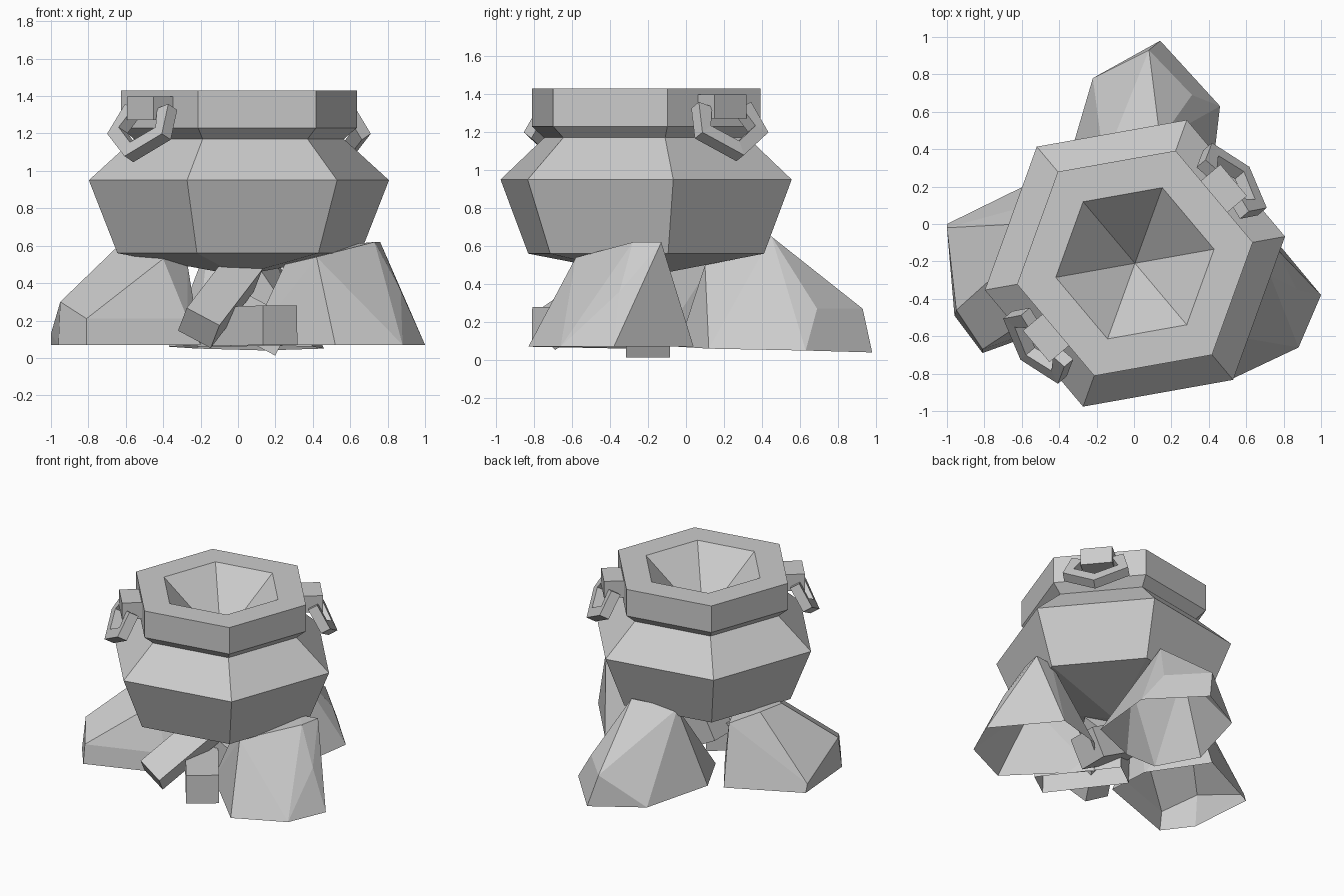
import bpy
import bmesh
from math import radians, cos, sin
from mathutils import Vector, Matrix

cube = bpy.data.objects.get("Cube")
if cube:
    bpy.data.objects.remove(cube, do_unlink=True)

# Single material
stone = bpy.data.materials.new("plain_grey")
stone.use_nodes = True
GREY = (0.6, 0.6, 0.6, 1)
stone.diffuse_color = GREY
stone.node_tree.nodes["Principled BSDF"].inputs["Base Color"].default_value = GREY

POT = Vector((0.005, -0.21, 0))
UP = Vector((0, 0, 1))


def finish(name, bm):
    mesh = bpy.data.meshes.new(name)
    bm.to_mesh(mesh)
    bm.free()
    mesh.materials.append(stone)
    obj = bpy.data.objects.new(name, mesh)
    bpy.context.collection.objects.link(obj)
    return obj


def bridge(bm, a, b):
    for i in range(len(a)):
        j = (i + 1) % len(a)
        bm.faces.new((a[i], a[j], b[j], b[i]))


def remove_underside(bm):
    bm.normal_update()
    bottom = [f for f in bm.faces if f.normal.z < -0.9]
    bmesh.ops.delete(bm, geom=bottom, context="FACES")


def lathe(name, profile, sides, turn):
    """Revolve a profile whose first and last points lie on the axis."""
    bm = bmesh.new()
    tips = [bm.verts.new(POT + UP * z) for r, z in (profile[0], profile[-1])]
    rings = []
    for r, z in profile[1:-1]:
        angles = [turn + radians(360 / sides * i) for i in range(sides)]
        rings.append([bm.verts.new(POT + Vector((r * cos(a), r * sin(a), z))) for a in angles])
    for a, b in zip(rings, rings[1:]):
        bridge(bm, a, b)
    for tip, ring in zip(tips, (rings[0], rings[-1])):
        for i in range(sides):
            bm.faces.new((tip, ring[i], ring[(i + 1) % sides]))
    bmesh.ops.recalc_face_normals(bm, faces=bm.faces)
    return finish(name, bm)


def beam(name, start, end, side, width, depth, hollow=False):
    """A square timber between two points, its width along side."""
    start, end = Vector(start), Vector(end)
    axis = (end - start).normalized()
    side = Vector(side)
    side = (side - axis * side.dot(axis)).normalized()
    rot = Matrix((side, axis.cross(side), axis)).transposed().to_4x4()
    size = Matrix.Diagonal((width, depth, (end - start).length, 1))
    bm = bmesh.new()
    bmesh.ops.create_cube(bm, size=1, matrix=Matrix.Translation((start + end) / 2) @ rot @ size)
    if hollow:
        remove_underside(bm)
    return finish(name, bm)


def rock(name, base, upper):
    """A hollow faceted boulder wrapped around its corners, open underneath."""
    bm = bmesh.new()
    for p in base + upper:
        bm.verts.new(p)
    hull = bmesh.ops.convex_hull(bm, input=bm.verts)
    loose = {g for g in hull["geom_interior"] + hull["geom_unused"]
             if isinstance(g, bmesh.types.BMVert)}
    bmesh.ops.delete(bm, geom=list(loose), context="VERTS")
    bmesh.ops.dissolve_limit(bm, angle_limit=radians(2), verts=bm.verts, edges=bm.edges)
    bmesh.ops.recalc_face_normals(bm, faces=bm.faces)
    remove_underside(bm)
    return finish(name, bm)


def handle(label, angle):
    """A lug on the rim with an angular loop hanging from it."""
    n = Vector((cos(angle), sin(angle), 0))
    t = UP.cross(n)
    face = POT + n * 0.55
    lug = face + n * 0.06 + UP * 1.335
    beam(label + "_handle_lug", lug - t * 0.11, lug + t * 0.11, n, 0.16, 0.125)
    half = [(0.14, 0.07, 1.33), (0.19, 0.14, 1.2)]
    path = half + [(0, 0.2, 1.1)] + [(-a, b, c) for a, b, c in reversed(half)]
    pts = [face + t * a + n * b + UP * c for a, b, c in path]
    plane = (n * 0.87 + UP * 0.45).normalized()
    bm = bmesh.new()
    rings = []
    for i, p in enumerate(pts):
        before, after = pts[max(i - 1, 0)], pts[min(i + 1, len(pts) - 1)]
        across = plane.cross(after - before).normalized()
        rings.append([bm.verts.new(p + plane * u * 0.035 + across * v * 0.042)
                      for u, v in ((-1, -1), (1, -1), (1, 1), (-1, 1))])
    for a, b in zip(rings, rings[1:]):
        bridge(bm, a, b)
    bm.faces.new(rings[0])
    bm.faces.new(rings[-1])
    bmesh.ops.recalc_face_normals(bm, faces=bm.faces)
    finish(label + "_handle_loop", bm)


# Six-sided pot with a thick rim and a funnel-shaped hollow
lathe("pot", [(0, 0.44), (0.66, 0.56), (0.815, 0.95), (0.57, 1.17), (0.64, 1.23),
              (0.64, 1.43), (0.43, 1.43), (0, 1.03)], 6, radians(10.1))

# Handles on opposite faces of the rim
handle("front", radians(-139.9))
handle("back", radians(40.1))

# Three supporting boulders
G = 0.07
rock("right_boulder",
     [(1, -0.38, G), (0.88, -0.66, G), (0.52, -0.83, G), (0.05, -0.36, G),
      (0.3, -0.06, G), (0.65, 0.04, G)],
     [(0.73, -0.28, 0.62), (0.76, -0.13, 0.62), (0.62, -0.14, 0.61), (0.87, -0.35, 0.36),
      (0.42, -0.58, 0.54), (0.25, -0.38, 0.5)])
rock("left_boulder",
     [(-1, 0, G), (-0.96, -0.49, G), (-0.81, -0.69, G), (-0.2, -0.47, G),
      (-0.22, -0.15, G), (-0.49, 0.25, G)],
     [(-1, -0.02, 0.13), (-0.95, -0.46, 0.3), (-0.81, -0.67, 0.21), (-0.27, -0.48, 0.21),
      (-0.66, -0.2, 0.58), (-0.62, 0, 0.58), (-0.45, 0.13, 0.5), (-0.4, -0.4, 0.53),
      (-0.27, -0.25, 0.5)])
rock("back_boulder",
     [(0.14, 0.98, 0.04), (0.46, 0.63, 0.05), (-0.22, 0.78, 0.05), (-0.37, 0.27, 0.06),
      (-0.22, -0.04, G), (0.03, -0.04, G), (0.4, 0.12, 0.06)],
     [(0.08, 0.93, 0.27), (0.31, 0.69, 0.27), (0.14, 0.45, 0.65), (-0.16, 0.33, 0.61),
      (0.1, 0.1, 0.5)])

# Firewood stacked under the pot
beam("leaning_log", (-0.21, -0.73, 0.16), (0.02, -0.3, 0.46), (0.8, -0.1, -0.4), 0.2, 0.17)
beam("front_log", (0.225, -0.745, 0.175), (-0.13, -0.25, 0.165), (0.82, 0.57, 0),
     0.225, 0.21, hollow=True)
beam("propped_log", (0.25, -0.2, 0.11), (-0.13, -0.2, 0.31), (0, 1, 0), 0.23, 0.22)
